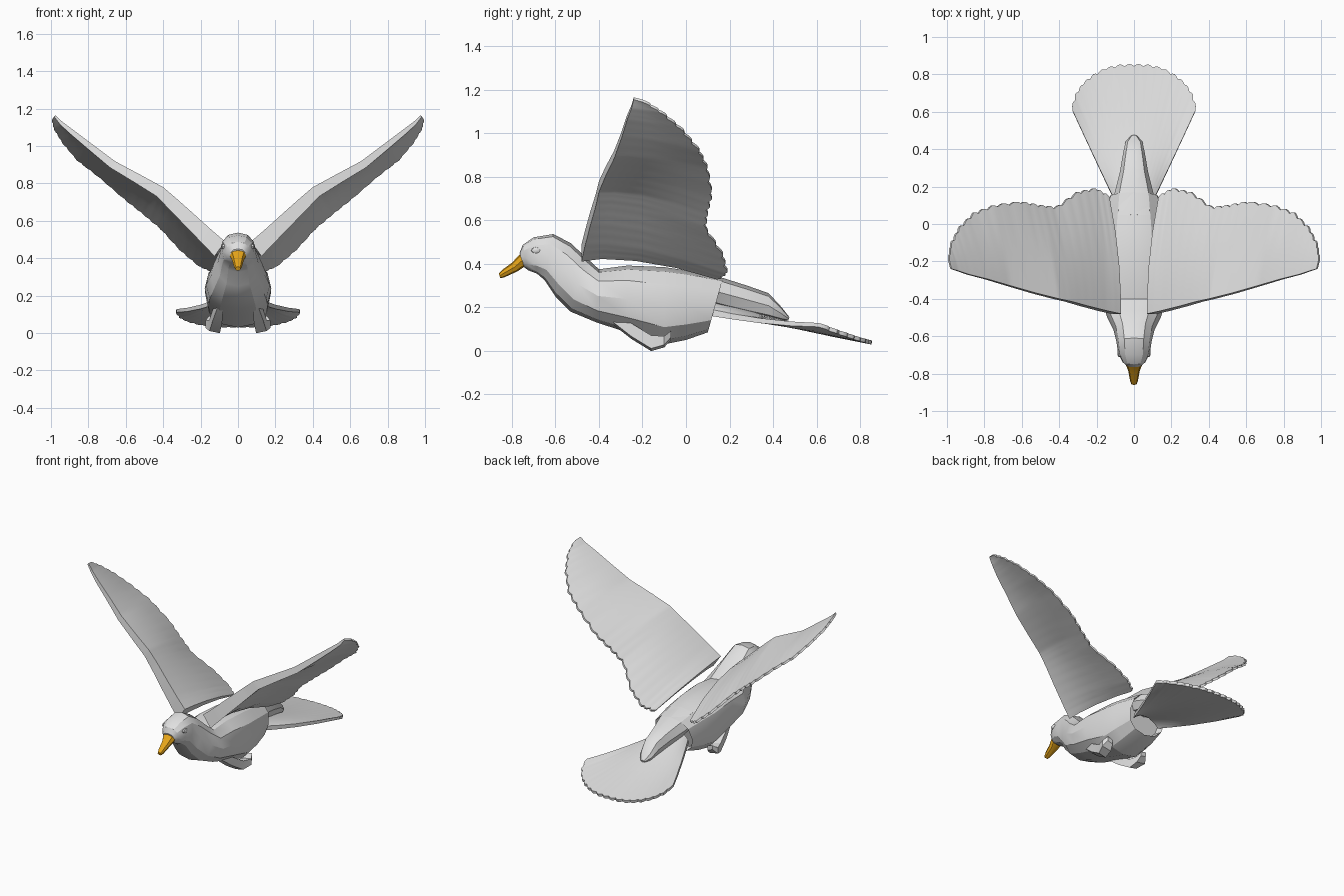
import bpy, bmesh, math
from mathutils import Vector

cube = bpy.data.objects.get("Cube")
if cube:
    bpy.data.objects.remove(cube, do_unlink=True)


def material(name, rgb):
    m = bpy.data.materials.new(name)
    m.use_nodes = True
    m.diffuse_color = (*rgb, 1)
    bsdf = m.node_tree.nodes["Principled BSDF"]
    bsdf.inputs["Base Color"].default_value = (*rgb, 1)
    bsdf.inputs["Roughness"].default_value = 0.7
    return m


PLUMAGE = material("pale_grey", (0.75, 0.75, 0.75))
ORANGE = material("beak_orange", (0.8, 0.38, 0.01))


def loft(name, rings, mat, mirror=False, angle=28, recess=None):
    """Skin closed rings of points, cap both ends."""
    bm = bmesh.new()
    loops = [[bm.verts.new(p) for p in ring] for ring in rings]
    n = len(loops[0])
    for a, b in zip(loops, loops[1:]):
        for i in range(n):
            j = (i + 1) % n
            bm.faces.new((a[i], a[j], b[j], b[i]))
    bm.faces.new(loops[0][::-1])
    end = bm.faces.new(loops[-1])
    bmesh.ops.recalc_face_normals(bm, faces=bm.faces)
    if recess:
        bmesh.ops.inset_region(bm, faces=[end], thickness=0.012)
        bmesh.ops.translate(bm, verts=end.verts, vec=recess)
    me = bpy.data.meshes.new(name)
    bm.to_mesh(me)
    bm.free()
    ob = bpy.data.objects.new(name, me)
    bpy.context.collection.objects.link(ob)
    me.materials.append(mat)
    if mirror:
        ob.modifiers.new("mirror", 'MIRROR')
    bpy.ops.object.select_all(action='DESELECT')
    ob.select_set(True)
    bpy.context.view_layer.objects.active = ob
    bpy.ops.object.shade_smooth_by_angle(angle=math.radians(angle))
    return ob


def oval(top, bottom, w, sides=12, power=0.85):
    """Ring in a tilted plane, from its top (y, z), bottom (y, z) and half width."""
    t, b = Vector((0, *top)), Vector((0, *bottom))
    pts = []
    for i in range(sides):
        a = 2 * math.pi * i / sides
        s, c = math.sin(a), math.cos(a)
        x = w * math.copysign(abs(s) ** power, s)
        p = (t + b) / 2 + (t - b) / 2 * math.copysign(abs(c) ** power, c)
        pts.append(p + Vector((x, 0, 0)))
    return pts


def sample(points, t):
    """Point at t (0..1) on a polyline with evenly spaced parameters."""
    f = min(max(t, 0), 1) * (len(points) - 1)
    i = min(int(f), len(points) - 2)
    return Vector(points[i]).lerp(Vector(points[i + 1]), f - i)


def blade(lead, trail, rows, camber, thick_lead, thick_trail, normal, tooth):
    """Closed section of a feathered surface from its front to its back edge."""
    chord = trail - lead
    trail = trail + chord.normalized() * tooth
    top, low = [], []
    for v in rows:
        p = lead.lerp(trail, v) + normal * camber * 4 * v * (1 - v)
        top.append(p)
        low.append(p - normal * (thick_lead + (thick_trail - thick_lead) * v ** 0.6))
    return top + low[::-1]


# Head and body: top (y, z), bottom (y, z), half width
body = [
    ((-.765, .45), (-.745, .385), .040), ((-.75, .487), (-.725, .37), .062),
    ((-.70, .522), (-.685, .355), .085), ((-.61, .537), (-.65, .325), .094),
    ((-.53, .495), (-.60, .25), .110), ((-.46, .43), (-.53, .18), .145),
    ((-.40, .375), (-.41, .13), .170), ((-.27, .392), (-.27, .085), .178),
    ((-.10, .385), (-.10, .03), .175), ((.0, .37), (.0, .05), .165),
    ((.17, .335), (.10, .085), .140)]
loft("body", [oval(*r) for r in body], PLUMAGE, recess=(0, -.05, 0))

# Rump feathers running over the tail root
rump = [((.05, .36), (.03, .24), .115), ((.17, .335), (.15, .20), .105),
        ((.28, .30), (.28, .17), .075), ((.38, .265), (.38, .15), .058),
        ((.44, .20), (.44, .14), .045), ((.475, .155), (.47, .14), .015)]
loft("rump", [oval(*r, sides=8) for r in rump], PLUMAGE)

# Beak: hooked slightly downwards
beak = [((-.73, .45), (-.72, .38), .040), ((-.765, .442), (-.745, .385), .043),
        ((-.80, .405), (-.775, .365), .030), ((-.845, .372), (-.835, .338), .021),
        ((-.86, .355), (-.853, .334), .014)]
loft("beak", [oval(*r, sides=8) for r in beak], ORANGE)

# Eyes: low lids on both sides of the head
lid = [[Vector((x, -.69 + r * math.cos(a), .462 + .7 * r * math.sin(a)))
        for a in (math.pi * k / 4 for k in range(8))]
       for x, r in ((.070, .022), (.084, .020), (.088, .011))]
loft("eyelids", lid, PLUMAGE, mirror=True)

# Wings: paired points on the front and the back edge, from root to tip
lead = [(.07, -.48, .49), (.14, -.465, .55), (.24, -.44, .64), (.33, -.415, .72),
        (.40, -.40, .78), (.52, -.37, .845), (.66, -.33, .92), (.78, -.295, 1.01),
        (.88, -.27, 1.085), (.94, -.25, 1.13), (.975, -.24, 1.165)]
trail = [(.13, .14, .34), (.20, .18, .37), (.30, .16, .455), (.41, .08, .575),
         (.50, .09, .65), (.60, .11, .73), (.74, .09, .85), (.85, .05, .935),
         (.93, -.03, 1.03), (.975, -.12, 1.105), (.985, -.20, 1.155)]
TEETH, STEPS = 22, 4
wing_normal = Vector((-.57, 0, .82))
wing = []
for i in range(TEETH * STEPS + 1):
    t = i / (TEETH * STEPS)
    scallop = .014 * math.sin(math.pi * (i % STEPS) / STEPS)
    thick = .085 * (1 - t) ** 1.1 + .012
    wing.append(blade(sample(lead, t), sample(trail, t), (0, .15, .4, .7, 1),
                      .03 * (1 - t), thick, .014, wing_normal, scallop))
loft("wings", wing, PLUMAGE, mirror=True)

# Tail: scalloped fan, arched at its root
rim = [(0, .845, .05), (.075, .842, .05), (.15, .825, .055), (.215, .79, .065),
       (.27, .745, .08), (.31, .685, .10), (.33, .61, .128)]
TAIL_TEETH = 18
tail = []
for i in range(TAIL_TEETH * STEPS + 1):
    u = 2 * i / (TAIL_TEETH * STEPS) - 1
    edge = sample(rim, abs(u))
    edge.x = math.copysign(edge.x, u)
    root = Vector((.10 * u, .12, .24 - .05 * u * u))
    scallop = .012 * math.sin(math.pi * (i % STEPS) / STEPS)
    tail.append(blade(root, edge, (0, .2, .45, .75, 1), -.012, .03, .018,
                      Vector((0, .2, .98)), scallop))
loft("tail", tail, PLUMAGE)

# Feet: tucked back against the belly; centre, half width, half height
feet = []
for x, y, z, w, h in ((.095, -.34, .15, .015, .02), (.11, -.25, .09, .025, .03),
                      (.125, -.16, .035, .028, .03), (.14, -.10, .042, .034, .02),
                      (.135, -.07, .07, .02, .015)):
    feet.append([Vector((x + sx * w, y, z + sz * h + sx * .006))
                 for sx, sz in ((-1, -1), (1, -1), (1, 1), (-1, 1))])
loft("feet", feet, PLUMAGE, mirror=True, angle=20)
